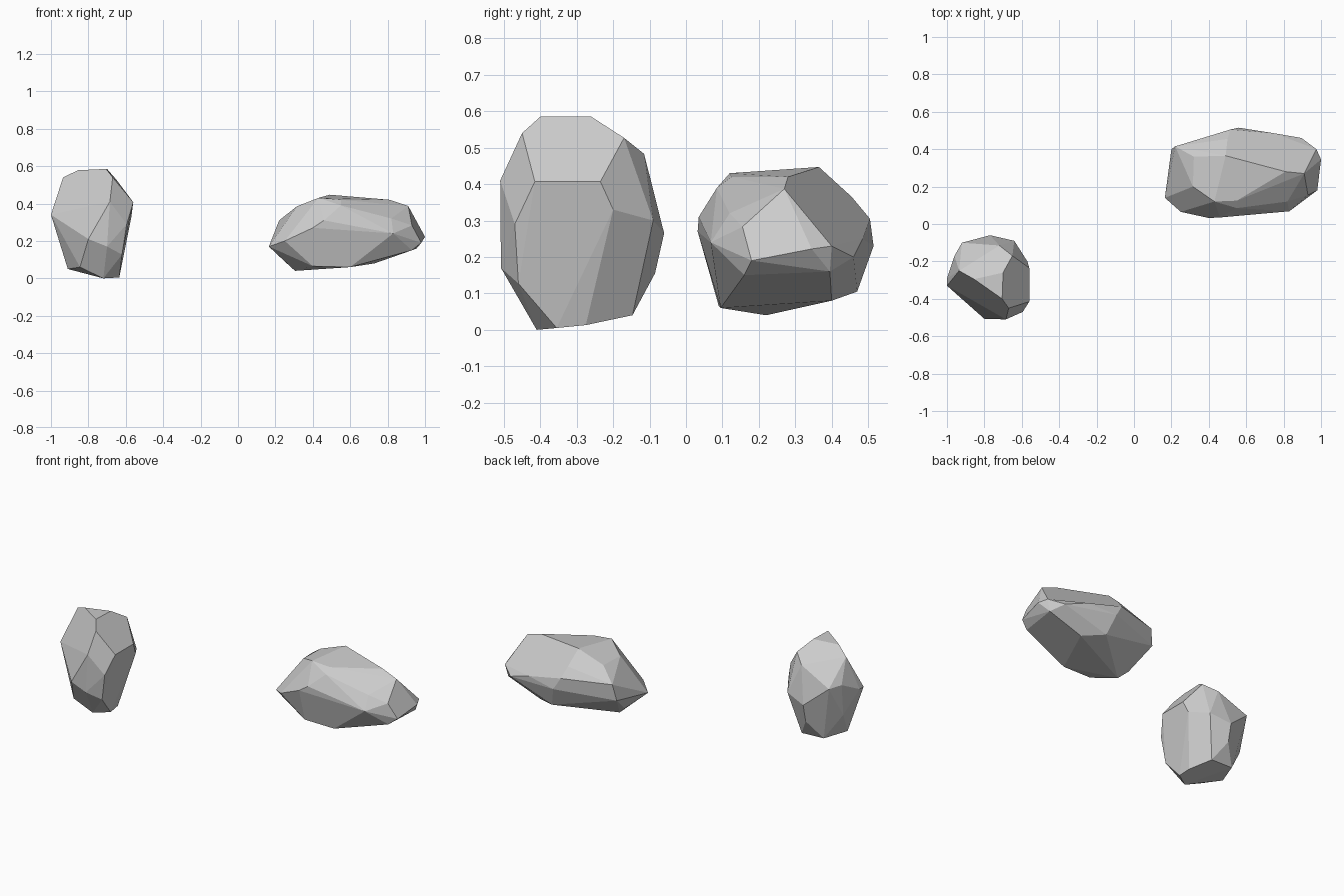
import bpy, bmesh, math


def make_rock(name, corners):
    """Chiselled stone: convex hull of its corners, near-flat facets merged."""
    bm = bmesh.new()
    for c in corners:
        bm.verts.new(c)
    res = bmesh.ops.convex_hull(bm, input=bm.verts)
    loose = [v for v in bm.verts if not v.link_faces]
    bmesh.ops.delete(bm, geom=loose, context='VERTS')
    bmesh.ops.dissolve_limit(bm, angle_limit=math.radians(7),
                             verts=bm.verts, edges=bm.edges)
    bmesh.ops.recalc_face_normals(bm, faces=bm.faces)
    mesh = bpy.data.meshes.new(name)
    bm.to_mesh(mesh)
    bm.free()
    obj = bpy.data.objects.new(name, mesh)
    bpy.context.collection.objects.link(obj)
    return obj


# Tall upright stone on the left
make_rock("upright_rock", [
    # crown
    (-.705, -.40, .585), (-.70, -.26, .585), (-.855, -.295, .578),
    (-.65, -.17, .527), (-.67, -.45, .54), (-.935, -.25, .54),
    (-.72, -.115, .483),
    # belly
    (-.56, -.235, .407), (-.56, -.415, .407), (-.685, -.51, .41),
    (-.92, -.10, .39), (-.96, -.17, .40), (-1, -.29, .34), (-1, -.33, .34),
    (-.595, -.47, .29), (-.57, -.20, .33), (-.64, -.09, .30),
    (-.77, -.06, .265), (-.80, -.507, .21), (-.70, -.508, .17),
    (-.95, -.20, .20), (-.77, -.085, .155),
    # base
    (-.62, -.46, .127), (-.635, -.355, .005), (-.64, -.275, .013),
    (-.70, -.147, .04), (-.85, -.15, .045), (-.91, -.30, .05),
    (-.845, -.42, .06), (-.72, -.41, 0),
])

# Long low stone on the right
make_rock("long_rock", [
    # top ridge
    (.49, .365, .447), (.81, .28, .42), (.91, .27, .387),
    (.43, .12, .43), (.55, .125, .42), (.55, .085, .39),
    (.315, .20, .385), (.32, .36, .385), (.50, .455, .365),
    # waist
    (.82, .12, .32), (.93, .155, .283), (.46, .035, .31), (.40, .032, .27),
    (.83, .068, .24), (.22, .415, .31), (.20, .40, .21), (.165, .14, .17),
    (.25, .065, .20), (.515, .505, .305), (.56, .515, .23),
    (.75, .485, .25), (.895, .46, .20), (.975, .40, .23),
    (1, .345, .222), (.98, .18, .19),
    # underside
    (.955, .395, .16), (.93, .16, .15), (.25, .25, .09), (.305, .22, .04),
    (.60, .095, .06), (.73, .40, .08), (.60, .47, .105), (.40, .09, .065),
])
